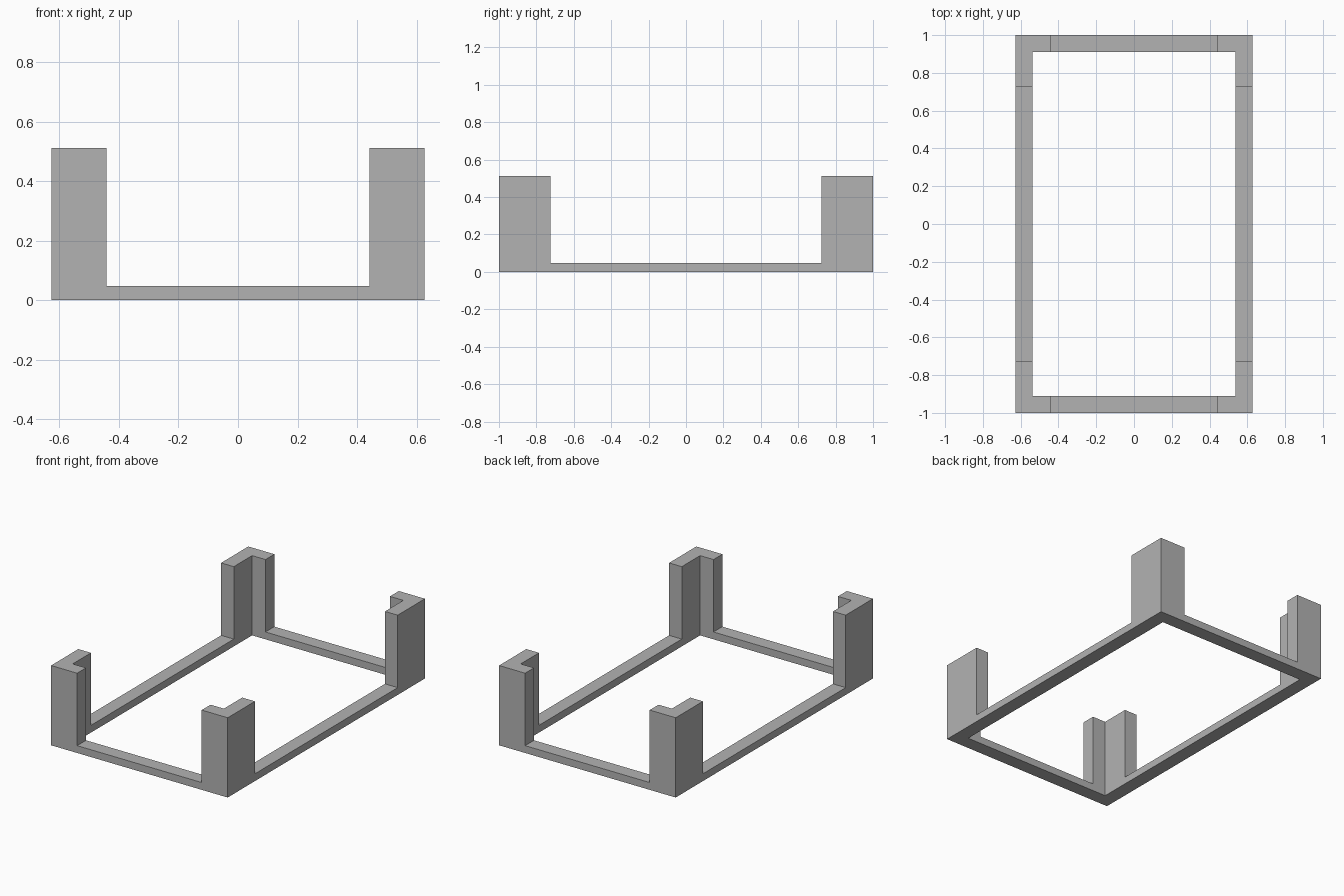
import bpy
import bmesh
from mathutils import Vector

cube = bpy.data.objects.get("Cube")
if cube:
    bpy.data.objects.remove(cube, do_unlink=True)

# Dimensions
HALF_X, HALF_Y = 0.627, 1.0
WALL = 0.09
POST_X, POST_Y = 0.442, 0.724
RAIL_TOP, POST_TOP = 0.047, 0.512

# Plain grey material
grey = bpy.data.materials.new("plain_grey")
grey.use_nodes = True
colour = (0.45, 0.45, 0.45, 1)
grey.diffuse_color = colour
grey.node_tree.nodes["Principled BSDF"].inputs["Base Color"].default_value = colour


def mirrored(outer, inner, post):
    return [-outer, -inner, -post, post, inner, outer]


def raise_faces(bm, faces, height):
    """Extrude faces upward and return the new top faces."""
    new = bmesh.ops.extrude_face_region(bm, geom=faces)["geom"]
    verts = [v for v in new if isinstance(v, bmesh.types.BMVert)]
    bmesh.ops.translate(bm, verts=verts, vec=Vector((0, 0, height)))
    return [f for f in new if isinstance(f, bmesh.types.BMFace)]


bm = bmesh.new()
xs = mirrored(HALF_X, HALF_X - WALL, POST_X)
ys = mirrored(HALF_Y, HALF_Y - WALL, POST_Y)

# Flat rectangular ring, divided where the posts end
grid = [[bm.verts.new((x, y, 0)) for y in ys] for x in xs]
ring = []
for i in range(5):
    for j in range(5):
        if i in (0, 4) or j in (0, 4):
            ring.append(bm.faces.new((grid[i][j], grid[i + 1][j],
                                      grid[i + 1][j + 1], grid[i][j + 1])))
bmesh.ops.delete(bm, geom=[v for v in bm.verts if not v.link_faces], context='VERTS')

# Low rails
rail_tops = raise_faces(bm, ring, RAIL_TOP)

# L-shaped corner posts
corners = []
for f in rail_tops:
    c = f.calc_center_median()
    if abs(c.x) > POST_X and abs(c.y) > POST_Y:
        corners.append(f)
    elif POST_X < abs(c.x) < HALF_X - WALL or POST_Y < abs(c.y) < HALF_Y - WALL:
        corners.append(f)
raise_faces(bm, corners, POST_TOP - RAIL_TOP)

# Merge flat areas into clean faces
bmesh.ops.recalc_face_normals(bm, faces=bm.faces[:])
bmesh.ops.dissolve_limit(bm, angle_limit=0.01, verts=bm.verts[:], edges=bm.edges[:])

mesh = bpy.data.meshes.new("corner_post_frame")
bm.to_mesh(mesh)
bm.free()
mesh.materials.append(grey)
frame = bpy.data.objects.new("corner_post_frame", mesh)
bpy.context.collection.objects.link(frame)
